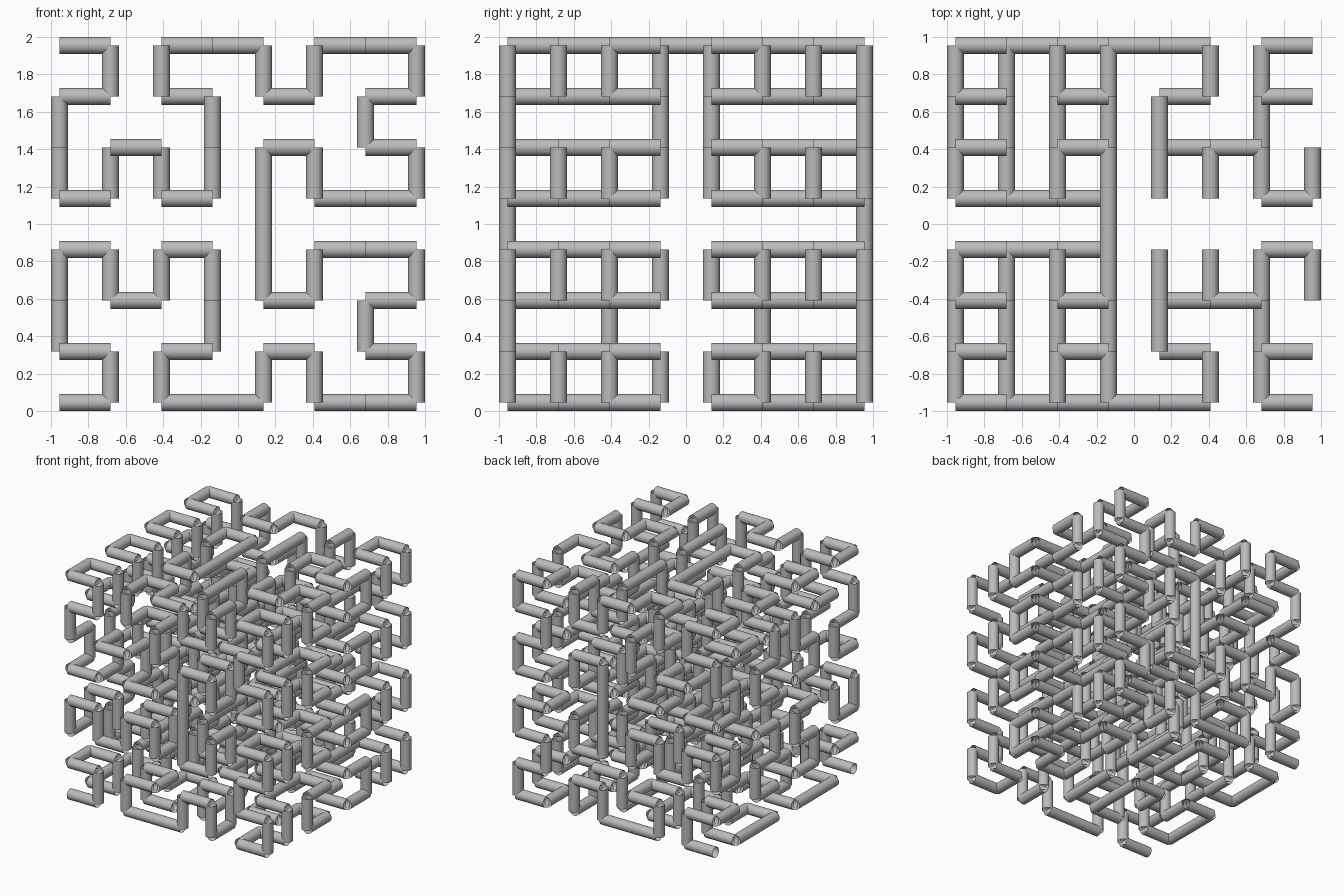
import bpy
import bmesh
from mathutils import Matrix, Vector

ORDER = 3                  # the path fills a grid of 8 x 8 x 8 nodes
NODES = 2 ** ORDER
STEP = 3 / 11              # distance between nodes
RADIUS = STEP / 6
SIDES = 32

cube = bpy.data.objects.get("Cube")
if cube:
    bpy.data.objects.remove(cube, do_unlink=True)


def flat_moves(p, q, n):
    """Moves of a flat space-filling path that first heads along p and ends along q."""
    if n == 0:
        return []
    return (flat_moves(q, p, n - 1) + [p] + flat_moves(p, q, n - 1) + [q]
            + flat_moves(p, q, n - 1) + [-p] + flat_moves(-q, -p, n - 1))


def shift(path, s, d):
    return [(a + s, b + d) for a, b in path]


def through(n):
    """Depth path (place on flat path, depth) that travels to the far end."""
    if n == 0:
        return [(0, 0)]
    length, depth = 4 ** (n - 1), 2 ** (n - 1)
    there, back = through(n - 1), returning(n - 1)
    turned = [(length - 1 - s, depth - 1 - d) for s, d in back]
    half = (back + shift(there, 0, depth)
            + shift(there, length, depth) + shift(turned, length, 0))
    return half + shift(half, 2 * length, 0)


def returning(n):
    """Depth path that travels out at the front and returns at the back."""
    if n == 0:
        return [(0, 0)]
    length, depth = 4 ** (n - 1), 2 ** (n - 1)
    half = []
    for i in range(3):
        half += shift(through(n - 1), i * length, 0)
    half += shift(returning(n - 1), 3 * length, 0)
    return half + [(s, 2 * depth - 1 - d) for s, d in reversed(half)]


# Nodes of the flat path, then the full path through the cube
flat = [Vector((0, 0, 0))]
for move in flat_moves(Vector((1, 0, 0)), Vector((0, 0, 1)), ORDER):
    flat.append(flat[-1] + move)
path = [flat[s] + Vector((0, d, 0)) for s, d in returning(ORDER)]

# Keep only the ends and the corners, so straight runs are single pipes
corners = [path[0]]
for before, here, after in zip(path, path[1:], path[2:]):
    if (here - before) != (after - here):
        corners.append(here)
corners.append(path[-1])

middle = STEP * (NODES - 1) / 2
origin = Vector((-middle, -middle, RADIUS))
corners = [origin + c * STEP for c in corners]

# Open-ended pipes
bm = bmesh.new()
for start, end in zip(corners, corners[1:]):
    run = end - start
    turn = run.to_track_quat('Z', 'Y').to_matrix().to_4x4()
    bmesh.ops.create_cone(bm, cap_ends=False, segments=SIDES, radius1=RADIUS,
                          radius2=RADIUS, depth=run.length,
                          matrix=Matrix.Translation((start + end) / 2) @ turn)
for face in bm.faces:
    face.smooth = True

mesh = bpy.data.meshes.new("pipe_path")
bm.to_mesh(mesh)
bm.free()
pipes = bpy.data.objects.new("pipe_path", mesh)
bpy.context.collection.objects.link(pipes)

# Plain grey
grey = bpy.data.materials.new("grey")
grey.use_nodes = True
colour = (0.5, 0.5, 0.5, 1)
grey.diffuse_color = colour
grey.node_tree.nodes["Principled BSDF"].inputs["Base Color"].default_value = colour
mesh.materials.append(grey)
